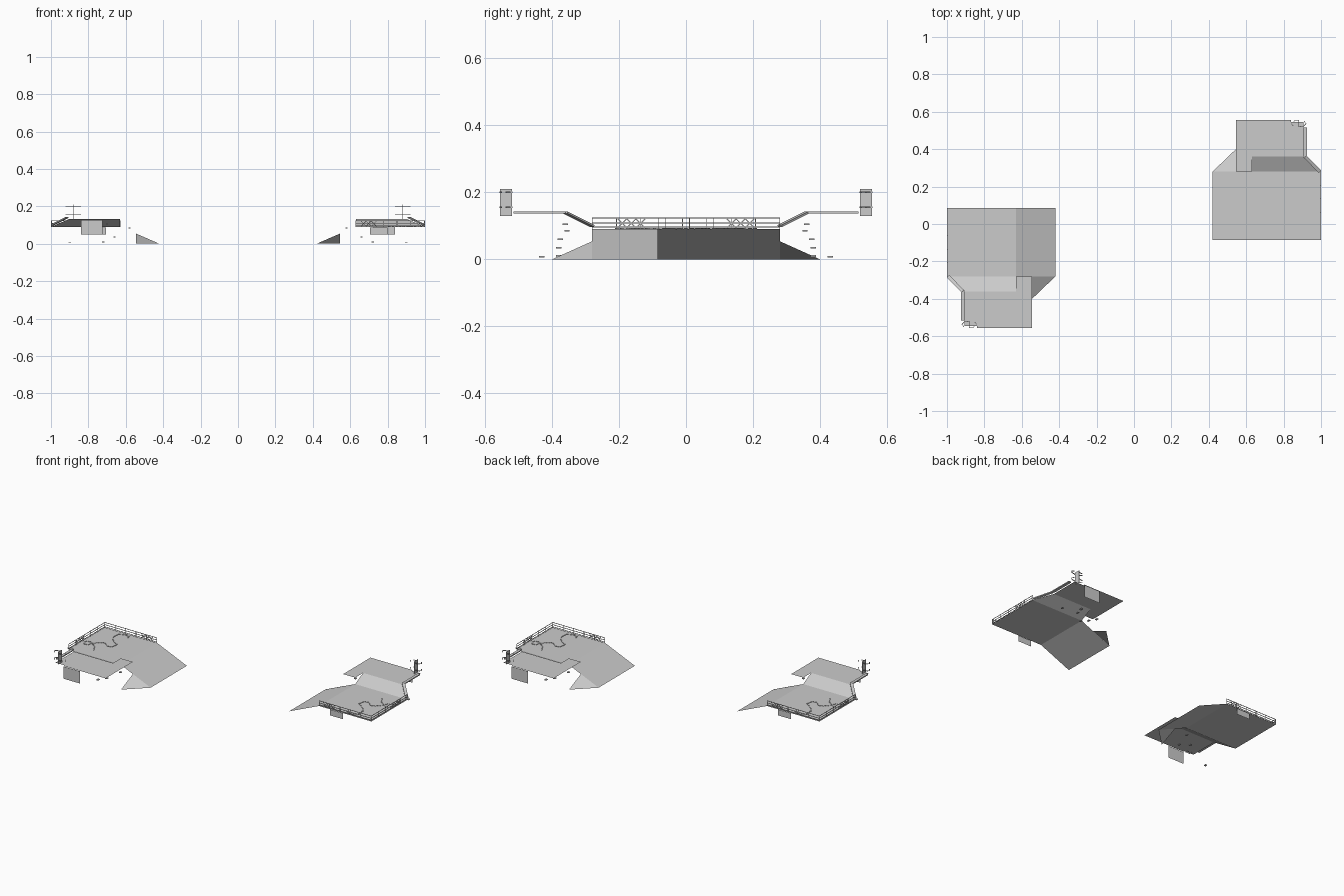
import bpy, math
from mathutils import Vector

if "Cube" in bpy.data.objects:
    bpy.data.objects.remove(bpy.data.objects["Cube"])

grey = bpy.data.materials.new("light_grey")
grey.diffuse_color = (0.6, 0.6, 0.6, 1)
grey.use_nodes = True
grey.node_tree.nodes["Principled BSDF"].inputs["Base Color"].default_value = grey.diffuse_color


def make(name, verts, faces):
    """Build a part on the left station and its half-turned twin on the right."""
    me = bpy.data.meshes.new(name)
    me.from_pydata([tuple(v) for v in verts], [], faces)
    me.materials.append(grey)
    me.update()
    for side, angle in (("left", 0), ("right", math.pi)):
        ob = bpy.data.objects.new(side + "_" + name, me)
        ob.rotation_euler.z = angle
        bpy.context.collection.objects.link(ob)


BOX = [(0, 2, 3, 1), (4, 5, 7, 6), (0, 1, 5, 4), (2, 6, 7, 3), (0, 4, 6, 2), (1, 3, 7, 5)]


def bars(name, segments, w, h):
    """Join rectangular bars of width w and height h, each from point a to b."""
    verts, faces = [], []
    for a, b in segments:
        a, b = Vector(a), Vector(b)
        d = (b - a).normalized()
        ref = Vector((0, 0, 1)) if abs(d.z) < 0.9 else Vector((1, 0, 0))
        s = d.cross(ref).normalized()
        u = s.cross(d)
        n = len(verts)
        for p in (a, b):
            for i in (-1, 1):
                for j in (-1, 1):
                    verts.append(p + s * i * w / 2 + u * j * h / 2)
        faces += [tuple(n + k for k in f) for f in BOX]
    make(name, verts, faces)


# lower deck, with the ramp down to the ground
LOW, HIGH = 0.09, 0.131
make("lower_deck", [(-1, -0.28, LOW), (-0.63, -0.28, LOW), (-0.63, 0.085, LOW), (-1, 0.085, LOW)],
     [(0, 1, 2, 3)])
make("ramp", [(-0.63, -0.28, LOW), (-0.42, -0.28, 0), (-0.42, 0.085, 0), (-0.63, 0.085, LOW)],
     [(0, 1, 2, 3)])

# corner flap beside the ramp
make("corner_flap", [(-0.42, -0.28, 0), (-0.545, -0.28, 0.054), (-0.545, -0.4, 0)], [(0, 1, 2)])

# slope from the lower deck up to the upper deck
make("deck_slope", [(-1, -0.28, LOW), (-0.905, -0.36, HIGH), (-0.63, -0.36, HIGH), (-0.63, -0.28, LOW)],
     [(0, 1, 2, 3)])

# upper deck, with a tongue over the ramp
outline = [(-0.905, -0.36), (-0.905, -0.545), (-0.84, -0.545), (-0.84, -0.555), (-0.545, -0.555),
           (-0.545, -0.28), (-0.63, -0.28), (-0.63, -0.36)]
make("upper_deck", [(x, y, HIGH) for x, y in outline], [tuple(range(8))])

# side rail following the outer edge
path = [(-0.915, -0.515, 0.14), (-0.915, -0.36, 0.14), (-0.994, -0.28, 0.1)]
bars("side_rail", list(zip(path, path[1:])), 0.018, 0.006)

# railing on the outer side and the end of the lower deck
rail = []
runs = [((-0.997, -0.28), (-0.997, 0.083)), ((-0.997, 0.083), (-0.63, 0.083))]
for k, ((x0, y0), (x1, y1)) in enumerate(runs):
    def at(t, z):
        return (x0 + (x1 - x0) * t, y0 + (y1 - y0) * t, z)
    for z in (0.096, 0.109, 0.123):
        rail.append((at(0, z), at(1, z)))
    for i in range(6):
        rail.append((at(i / 5, LOW), at(i / 5, 0.125)))
    # crossed lattice bays
    first = 0.21 if k == 0 else 0.7
    for i in range(3):
        a, b = first + i * 0.075, first + (i + 1) * 0.075
        rail += [(at(a, 0.094), at(b, 0.121)), (at(a, 0.121), at(b, 0.094))]
bars("railing", rail, 0.002, 0.003)

# hanging panels below the deck edges
for name, x0, x1, y, z0, z1 in (("front_hanging_panel", -0.84, -0.725, -0.555, 0.05, 0.128),
                                ("back_hanging_panel", -0.8, -0.705, 0.083, 0.05, 0.088)):
    make(name, [(x0, y, z0), (x1, y, z0), (x1, y, z1), (x0, y, z1)], [(0, 1, 2, 3)])

# upright board with thin brackets
bars("upright_board", [((-0.88, -0.537, 0.13), (-0.88, -0.537, 0.21))], 0.037, 0.003)
brackets = []
for z in (0.155, 0.2):
    arc = [(-0.88 + 0.04 * math.cos(t * math.pi / 4), -0.537 + 0.018 * math.sin(t * math.pi / 4), z)
           for t in range(8)]
    brackets += [(arc[i], arc[i + 1]) for i in (0, 2, 3, 4, 6)]
bars("board_brackets", brackets, 0.003, 0.004)

# dashed cable winding over the lower deck
cable = [(-0.87, -0.21), (-0.895, -0.165), (-0.93, -0.14), (-0.95, -0.125), (-0.975, -0.13),
         (-0.982, -0.15), (-0.965, -0.172), (-0.94, -0.165), (-0.935, -0.14), (-0.9, -0.1),
         (-0.87, -0.09), (-0.84, -0.12), (-0.81, -0.11), (-0.805, -0.07), (-0.85, -0.04),
         (-0.88, -0.005), (-0.88, 0.05), (-0.845, 0.07), (-0.81, 0.06), (-0.805, 0.035)]
dashes = []
for a, b in zip(cable, cable[1:]):
    a, b = Vector((*a, LOW + 0.002)), Vector((*b, LOW + 0.002))
    n = max(1, round((b - a).length / 0.02))
    for i in range(n):
        dashes.append((a.lerp(b, i / n), a.lerp(b, (i + 0.7) / n)))
bars("cable_dashes", dashes, 0.005, 0.003)

# small loose plates below the upper deck
spots = [(-0.9, -0.43, 0.008), (-0.72, -0.38, 0.01), (-0.66, -0.38, 0.035),
         (-0.74, -0.375, 0.06), (-0.58, -0.355, 0.085), (-0.7, -0.36, 0.105)]
bars("loose_plates", [((x, y - 0.008, z), (x, y + 0.008, z)) for x, y, z in spots], 0.012, 0.005)
